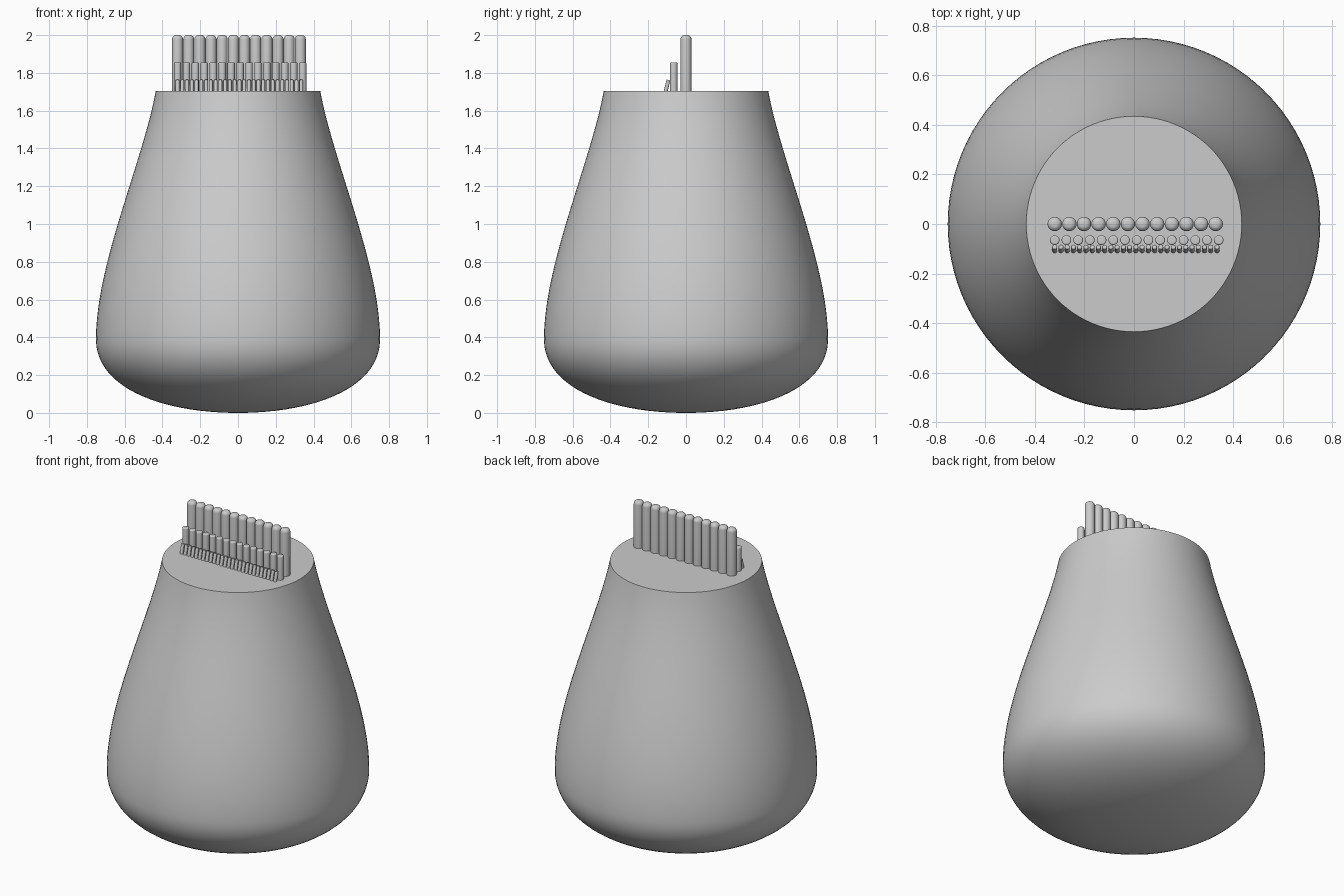
import bpy, bmesh, math
from mathutils import Vector, Matrix
from mathutils.geometry import interpolate_bezier

cube = bpy.data.objects.get("Cube")
if cube:
    bpy.data.objects.remove(cube, do_unlink=True)

grey = bpy.data.materials.new("plain_grey")
grey.use_nodes = True
COLOUR = (0.6, 0.6, 0.6, 1)
grey.diffuse_color = COLOUR
grey.node_tree.nodes["Principled BSDF"].inputs["Base Color"].default_value = COLOUR

TOP = 1.705


def lathe(name, profile, segments):
    """Spin an (r, z) profile around z; both ends lie on the axis."""
    bm = bmesh.new()
    verts = [bm.verts.new((r, 0, z)) for r, z in profile]
    edges = [bm.edges.new(pair) for pair in zip(verts, verts[1:])]
    bmesh.ops.spin(bm, geom=verts + edges, cent=(0, 0, 0), axis=(0, 0, 1),
                   angle=math.tau, steps=segments)
    bmesh.ops.remove_doubles(bm, verts=bm.verts, dist=1e-5)
    bmesh.ops.recalc_face_normals(bm, faces=bm.faces)
    mesh = bpy.data.meshes.new(name)
    bm.to_mesh(mesh)
    bm.free()
    mesh.materials.append(grey)
    obj = bpy.data.objects.new(name, mesh)
    bpy.context.collection.objects.link(obj)
    bpy.ops.object.select_all(action='DESELECT')
    obj.select_set(True)
    bpy.context.view_layer.objects.active = obj
    bpy.ops.object.shade_smooth_by_angle(angle=math.radians(40))
    return obj


def curve(*points):
    p = [Vector((r, z, 0)) for r, z in points]
    return [(v.x, v.y) for v in interpolate_bezier(*p, 24)]


# Pear-shaped body: rounded base, belly, tapering neck and flat top
base = curve((0, 0), (0.4, 0), (0.752, 0.13), (0.752, 0.39))
neck = curve((0.752, 0.39), (0.752, 0.79), (0.505, 1.325), (0.435, TOP))
lathe("body", base + neck[1:] + [(0, TOP)], 96)


def peg_row(name, count, x_first, x_last, y, radius, top, rounding, tilt=0):
    """A row of round-tipped pegs sharing one mesh, sunk into the flat top."""
    sunk = 0.02
    height = top - TOP + sunk
    tip = [(radius - rounding + rounding * math.cos(a),
            height - rounding + rounding * math.sin(a))
           for a in (i * math.pi / 12 for i in range(7))]
    end = [] if tip[-1][0] < 1e-5 else [(0, height)]
    first = lathe(f"{name}_1", [(0, 0), (radius, 0)] + tip + end, 20)
    for i in range(count):
        peg = first
        if i:
            peg = bpy.data.objects.new(f"{name}_{i + 1}", first.data)
            bpy.context.collection.objects.link(peg)
        x = x_first + (x_last - x_first) * i / (count - 1)
        peg.matrix_world = (Matrix.Translation((x, y, TOP - sunk))
                            @ Matrix.Rotation(tilt, 4, 'X'))


# Three rows of pegs, stepping down toward the front
peg_row("tall_peg", 12, -0.32, 0.33, 0, 0.029, 2.0, 0.022)
peg_row("middle_peg", 15, -0.32, 0.342, -0.065, 0.0195, 1.855, 0.006)
peg_row("short_peg", 27, -0.32, 0.335, -0.112, 0.01, 1.765, 0.003, math.radians(-14))
